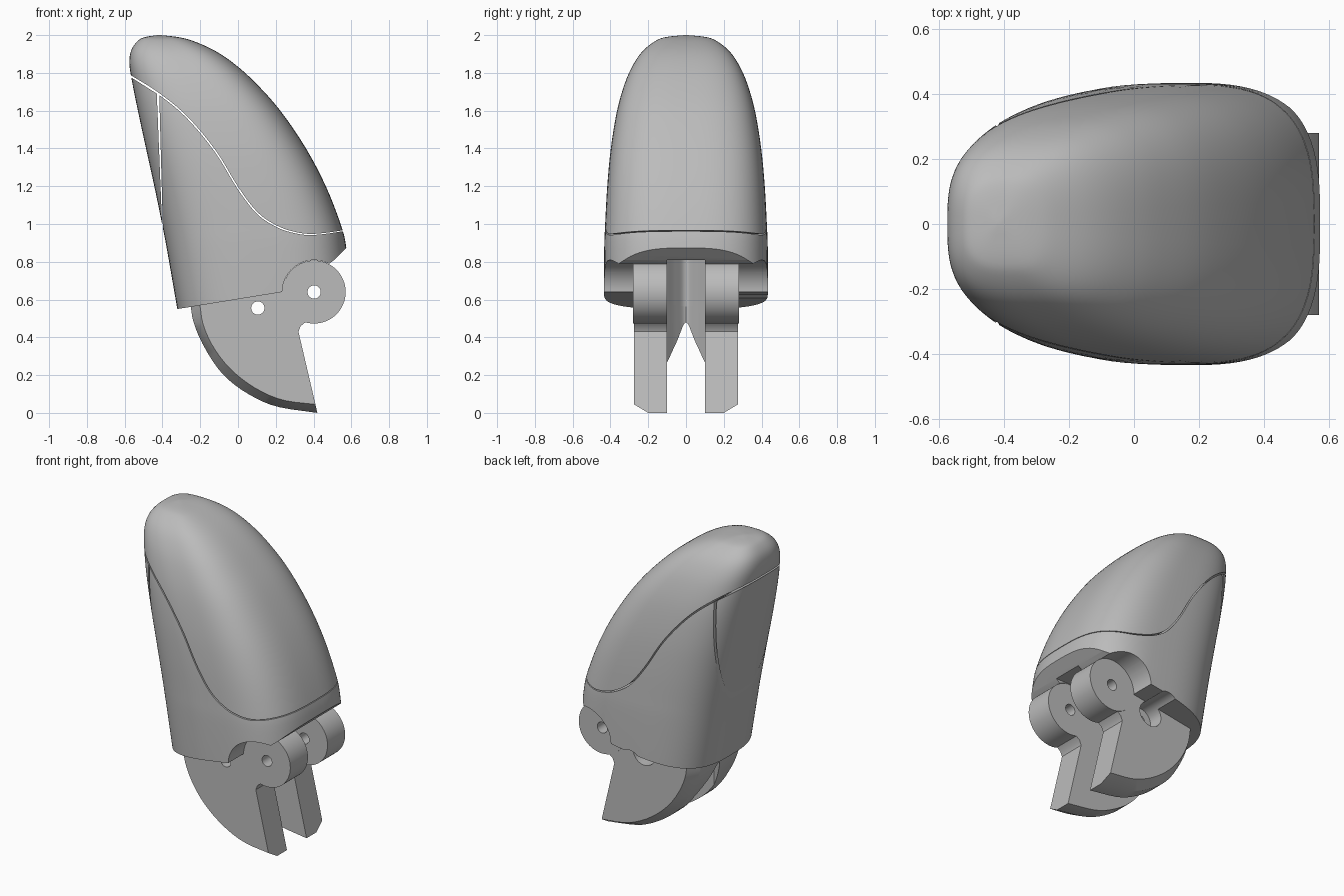
import bpy, bmesh, math
from mathutils import Vector

cube = bpy.data.objects.get("Cube")
if cube:
    bpy.data.objects.remove(cube, do_unlink=True)

grey = bpy.data.materials.new("plain grey")
grey.use_nodes = True
grey.diffuse_color = (0.5, 0.5, 0.5, 1)
grey.node_tree.nodes["Principled BSDF"].inputs["Base Color"].default_value = (0.5, 0.5, 0.5, 1)


def loft(name, rings):
    """Closed solid through rings of equal point count."""
    bm = bmesh.new()
    rows = [[bm.verts.new(p) for p in ring] for ring in rings]
    n = len(rows[0])
    for a, b in zip(rows, rows[1:]):
        for i in range(n):
            j = (i + 1) % n
            bm.faces.new((a[i], a[j], b[j], b[i]))
    bm.faces.new(rows[0])
    bm.faces.new(rows[-1])
    bmesh.ops.recalc_face_normals(bm, faces=bm.faces)
    mesh = bpy.data.meshes.new(name)
    bm.to_mesh(mesh)
    bm.free()
    mesh.materials.append(grey)
    ob = bpy.data.objects.new(name, mesh)
    bpy.context.collection.objects.link(ob)
    return ob


def side_prism(name, pts, lo=-1, hi=1):
    """Outline in x, z extruded along y."""
    return loft(name, [[(x, y, z) for x, z in pts] for y in (lo, hi)])


def arc(cx, cz, r, start, end, n):
    angles = [math.radians(start + (end - start) * i / n) for i in range(n + 1)]
    return [(cx + r * math.cos(a), cz + r * math.sin(a)) for a in angles]


def disc(name, cx, cz, r, lo, hi):
    return side_prism(name, arc(cx, cz, r, 0, 360, 64)[:-1], lo, hi)


def smooth_path(pts, steps):
    """Catmull-Rom curve through points of any dimension."""
    pts = [Vector(p) for p in pts]
    out = []
    for i in range(len(pts) - 1):
        b, c = pts[i], pts[i + 1]
        a = pts[i - 1] if i else b * 2 - c
        d = pts[i + 2] if i + 2 < len(pts) else c * 2 - b
        for s in range(steps):
            t = s / steps
            out.append(b + (c - a) * (t / 2) + (a * 2 - b * 5 + c * 4 - d) * (t * t / 2)
                       + (b * 3 - a - c * 3 + d) * (t ** 3 / 2))
    return out + [pts[-1]]


def boolean(ob, cutter, operation="DIFFERENCE"):
    mod = ob.modifiers.new("cut", "BOOLEAN")
    mod.operation, mod.object, mod.solver = operation, cutter, "EXACT"
    bpy.context.view_layer.objects.active = ob
    bpy.ops.object.modifier_apply(modifier=mod.name)


# Fingertip volume: height, left x, right x, half width
sections = [(0.4, -0.295, 0.6, 0.43), (0.6, -0.33, 0.6, 0.434), (0.87, -0.377, 0.574, 0.433),
            (1.0, -0.402, 0.543, 0.428), (1.2, -0.443, 0.465, 0.417), (1.4, -0.487, 0.36, 0.398),
            (1.6, -0.53, 0.224, 0.365), (1.75, -0.56, 0.09, 0.322), (1.85, -0.575, -0.022, 0.276),
            (1.92, -0.565, -0.127, 0.225), (1.97, -0.53, -0.24, 0.16),
            (1.99, -0.49, -0.32, 0.105), (2.0, -0.425, -0.41, 0.008)]


def section_ring(z, left, right, width):
    mid = left + 0.55 * (right - left)
    ring = []
    for i in range(96):
        a = math.tau * i / 96
        c, s = math.cos(a), math.sin(a)
        reach = (right - mid) if c > 0 else (mid - left)
        ring.append((mid + reach * math.copysign(abs(c) ** 0.67, c),
                     width * math.copysign(abs(s) ** 0.67, s), z))
    return ring


def fingertip(name):
    return loft(name, [section_ring(*p) for p in smooth_path(sections, 4)])


# Wavy seam between the pad and the body
seam = smooth_path([(-0.8, 1.92), (-0.58, 1.79), (-0.42, 1.69), (-0.27, 1.565), (-0.12, 1.385),
                    (0, 1.19), (0.1, 1.06), (0.2, 0.99), (0.3, 0.955), (0.4, 0.945),
                    (0.56, 0.965), (0.8, 1.01)], 5)
gap = 0.003
above = side_prism("above_seam", [(x - gap, z - gap) for x, z in seam] + [(0.8, 2.3), (-0.8, 2.3)])
below = side_prism("below_seam", [(x + gap, z + gap) for x, z in seam] + [(0.81, 0.1), (-0.8, 0.1)])
nail_space = side_prism("nail_space", [(-0.42, 1.8), (-0.397, 0.95), (-0.8, 0.95), (-0.8, 1.8)])
nail_zone = side_prism("nail_zone", [(-0.43, 1.69), (-0.4, 0.95), (-0.8, 0.95),
                                     (-0.8, 1.915), (-0.58, 1.785)])
hinge_x, hinge_z, hinge_r = 0.403, 0.64, 0.167
underside = side_prism("underside", [(-0.8, 0.472)]
                       + arc(hinge_x, hinge_z, hinge_r + 0.002, 180, 62, 24)
                       + [(0.51, 0.81), (0.6, 0.9), (0.9, 0.9), (0.9, -0.5), (-0.8, -0.5)])

# Central slot with a tapered end, cut upwards through body and tongue
slot_end = smooth_path([(-0.13, 0.1), (-0.19, 0.052), (-0.235, 0), (-0.19, -0.052), (-0.13, -0.1)], 5)
slot_outline = [tuple(p) for p in slot_end] + [(0.9, -0.1), (0.9, 0.1)]
slot = loft("slot", [[(x, y, z) for x, y in slot_outline] for z in (-0.2, 0.81)])
pin_hole = disc("pin_hole", 0.105, 0.555, 0.035, -1, 1)
pin_pocket = disc("pin_pocket", 0.105, 0.555, 0.08, 0.18, 1)
hinge_hole = disc("hinge_hole", hinge_x, hinge_z, 0.035, -1, 1)

pad = fingertip("finger_pad")
boolean(pad, below)
nail = fingertip("nail_plate")
boolean(nail, nail_zone, "INTERSECT")
body = fingertip("fingertip_body")
for cutter in (above, nail_space, underside, slot, pin_pocket):
    boolean(body, cutter)

# Curved tongue with chamfered outer rim
rim = [(-0.25, 0.56), (-0.235, 0.48), (-0.19, 0.37), (-0.11, 0.24), (-0.02, 0.15),
       (0.1, 0.075), (0.22, 0.03), (0.42, 0)]
inner_rim = [(-0.2, 0.56), (-0.185, 0.47), (-0.14, 0.365), (-0.07, 0.265), (0.02, 0.18),
             (0.13, 0.11), (0.25, 0.065), (0.41, 0.045)]
back = [(0.32, 0.43), (0.332, 0.46), (0.37, 0.49), (0.27, 0.6), (0.25, 0.72)]


def tongue_ring(edge, y):
    curve = [tuple(p) for p in smooth_path(edge, 3)]
    return [(x, y, z) for x, z in curve + back + [(edge[0][0], 0.72)]]


tongue = loft("forked_tongue", [tongue_ring(inner_rim, -0.275), tongue_ring(rim, -0.2),
                                tongue_ring(rim, 0.2), tongue_ring(inner_rim, 0.275)])
for cutter in (slot, pin_hole, pin_pocket):
    boolean(tongue, cutter)

# Hinge knuckles
parts = [pad, nail, body, tongue]
for place, sign in (("back", 1), ("front", -1)):
    knuckle = disc("hinge_knuckle_" + place, hinge_x, hinge_z, hinge_r, sign * 0.1, sign * 0.28)
    boolean(knuckle, hinge_hole)
    parts.append(knuckle)

for helper in (above, below, nail_space, nail_zone, underside, slot, pin_hole, pin_pocket, hinge_hole):
    bpy.data.objects.remove(helper, do_unlink=True)

# Smooth shading with sharp cut edges
for ob in parts:
    bpy.ops.object.select_all(action="DESELECT")
    ob.select_set(True)
    bpy.context.view_layer.objects.active = ob
    bpy.ops.object.shade_smooth_by_angle(angle=math.radians(30))
